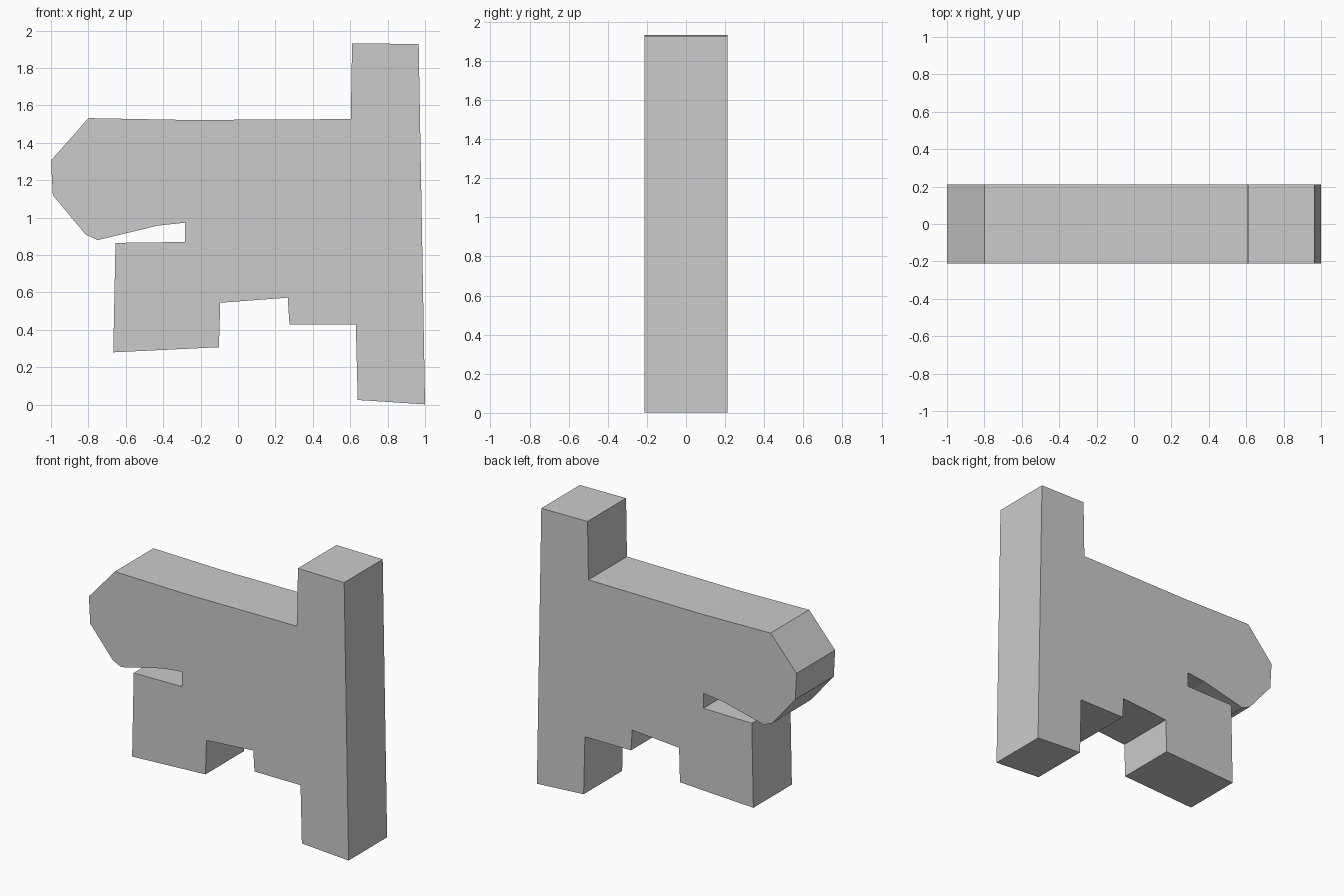
import bpy
import bmesh

if "Cube" in bpy.data.objects:
    bpy.data.objects.remove(bpy.data.objects["Cube"])

HALF_DEPTH = 0.212

# Side outline (x, z), clockwise from the top of the upright post
OUTLINE = [
    # post: top, outer edge, foot
    (0.61, 1.932), (0.966, 1.928), (1.0, 0.002), (0.64, 0.025), (0.63, 0.428),
    # stepped underside
    (0.275, 0.428), (0.266, 0.572), (-0.095, 0.545), (-0.102, 0.307),
    # front foot block
    (-0.667, 0.28), (-0.655, 0.865), (-0.283, 0.87),
    # slot and underside of the rounded nose
    (-0.283, 0.973), (-0.43, 0.957), (-0.75, 0.88), (-0.815, 0.91),
    # nose and top edge
    (-0.99, 1.12), (-1.0, 1.305), (-0.80, 1.532), (-0.26, 1.522), (0.603, 1.527),
]


def extrude_profile(name, outline, half_depth):
    """Make a flat-sided slab from an outline in the xz plane."""
    bm = bmesh.new()
    face = bm.faces.new([bm.verts.new((x, -half_depth, z)) for x, z in outline])
    result = bmesh.ops.extrude_face_region(bm, geom=[face], use_keep_orig=True)
    moved = [g for g in result["geom"] if isinstance(g, bmesh.types.BMVert)]
    bmesh.ops.translate(bm, vec=(0, 2 * half_depth, 0), verts=moved)
    bmesh.ops.recalc_face_normals(bm, faces=bm.faces)
    mesh = bpy.data.meshes.new(name)
    bm.to_mesh(mesh)
    bm.free()
    obj = bpy.data.objects.new(name, mesh)
    bpy.context.collection.objects.link(obj)
    return obj


# Single slab body
extrude_profile("slab_body", OUTLINE, HALF_DEPTH)
